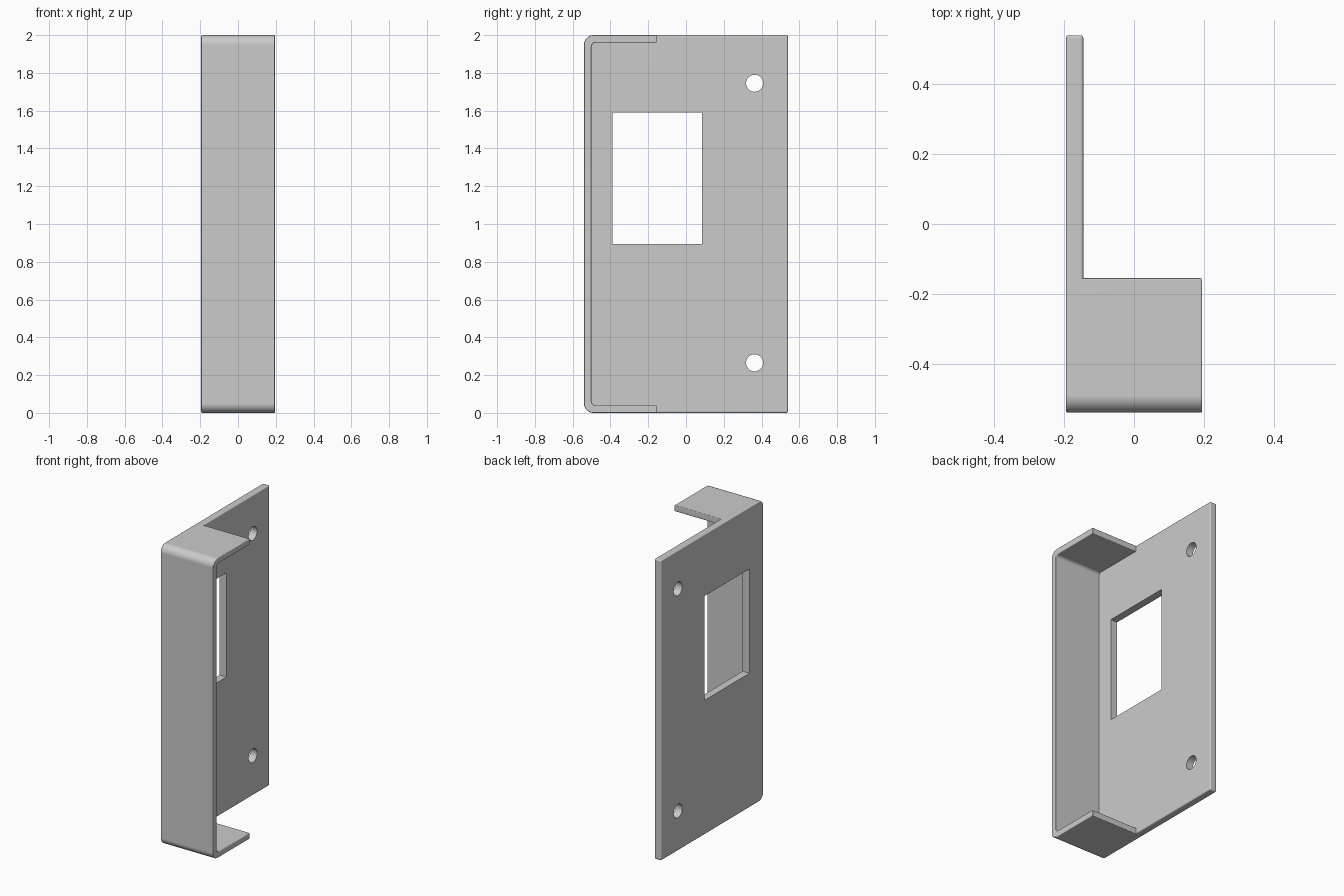
import bpy, bmesh, math

if "Cube" in bpy.data.objects:
    bpy.data.objects.remove(bpy.data.objects["Cube"], do_unlink=True)

X0, X1 = -0.195, 0.195          # outer sides
Y0, Y1 = -0.54, 0.54            # front and back
H = 2.0
PLATE, LIP = 0.05, 0.04         # wall thicknesses
LIP_END = -0.155

grey = bpy.data.materials.new("Plain grey")
grey.use_nodes = True
grey.diffuse_color = (0.6, 0.6, 0.6, 1)
grey.node_tree.nodes["Principled BSDF"].inputs["Base Color"].default_value = grey.diffuse_color


def front_path(inset, y_end, radius, steps=8):
    """Points (y, z) from the bottom back, round the front, to the top back."""
    y, low, high = Y0 + inset, inset, H - inset
    pts = [(y_end, low)]
    for cz, start in ((low + radius, 270), (high - radius, 180)):
        for i in range(steps + 1):
            a = math.radians(start - 90 * i / steps)
            pts.append((y + radius + radius * math.cos(a), cz + radius * math.sin(a)))
    return pts + [(y_end, high)]


def extrude_x(name, outline, xa, xb):
    bm = bmesh.new()
    face = bm.faces.new([bm.verts.new((xa, y, z)) for y, z in outline])
    ext = bmesh.ops.extrude_face_region(bm, geom=[face])
    moved = [g for g in ext["geom"] if isinstance(g, bmesh.types.BMVert)]
    bmesh.ops.translate(bm, verts=moved, vec=(xb - xa, 0, 0))
    bmesh.ops.recalc_face_normals(bm, faces=bm.faces)
    mesh = bpy.data.meshes.new(name)
    bm.to_mesh(mesh)
    bm.free()
    mesh.materials.append(grey)
    obj = bpy.data.objects.new(name, mesh)
    bpy.context.collection.objects.link(obj)
    return obj


def soften(obj, width):
    mod = obj.modifiers.new("Soft edges", "BEVEL")
    mod.width = width
    mod.segments = 3
    mod.limit_method = "ANGLE"
    mod.use_clamp_overlap = False


def cut(obj, cutter):
    cutter.hide_render = True
    mod = obj.modifiers.new("Cut", "BOOLEAN")
    mod.operation = "DIFFERENCE"
    mod.solver = "EXACT"
    mod.object = cutter


def finish(obj):
    bpy.ops.object.select_all(action="DESELECT")
    obj.select_set(True)
    bpy.context.view_layer.objects.active = obj
    bpy.ops.object.convert(target="MESH")
    bpy.ops.object.shade_smooth_by_angle(angle=math.radians(40))
    obj.modifiers.new("Flat shading on large faces", "WEIGHTED_NORMAL").keep_sharp = True


# Side plate with rounded front corners
plate = extrude_x("side_plate", front_path(0, Y1, 0.05), X0, X0 + PLATE)
soften(plate, 0.008)

# Front wall with its top and bottom return lips, rooted inside the plate
outer = front_path(0, LIP_END, 0.05)
inner = front_path(LIP, LIP_END, 0.02)
wall = extrude_x("front_wall_and_lips", outer + inner[::-1], X0 + PLATE / 2, X1)
soften(wall, 0.005)

# Window and screw holes
cutters = [extrude_x("window_cutter",
                     [(-0.39, 0.895), (0.085, 0.895), (0.085, 1.59), (-0.39, 1.59)],
                     X0 - 0.1, X0 + PLATE + 0.1)]
for z in (0.265, 1.745):
    ring = [(0.363 + 0.045 * math.cos(math.tau * i / 40),
             z + 0.045 * math.sin(math.tau * i / 40)) for i in range(40)]
    cutters.append(extrude_x("screw_hole_cutter", ring, X0 - 0.1, X0 + PLATE + 0.1))
for cutter in cutters:
    cut(plate, cutter)

for part in (plate, wall):
    finish(part)
for cutter in cutters:
    bpy.data.objects.remove(cutter, do_unlink=True)
